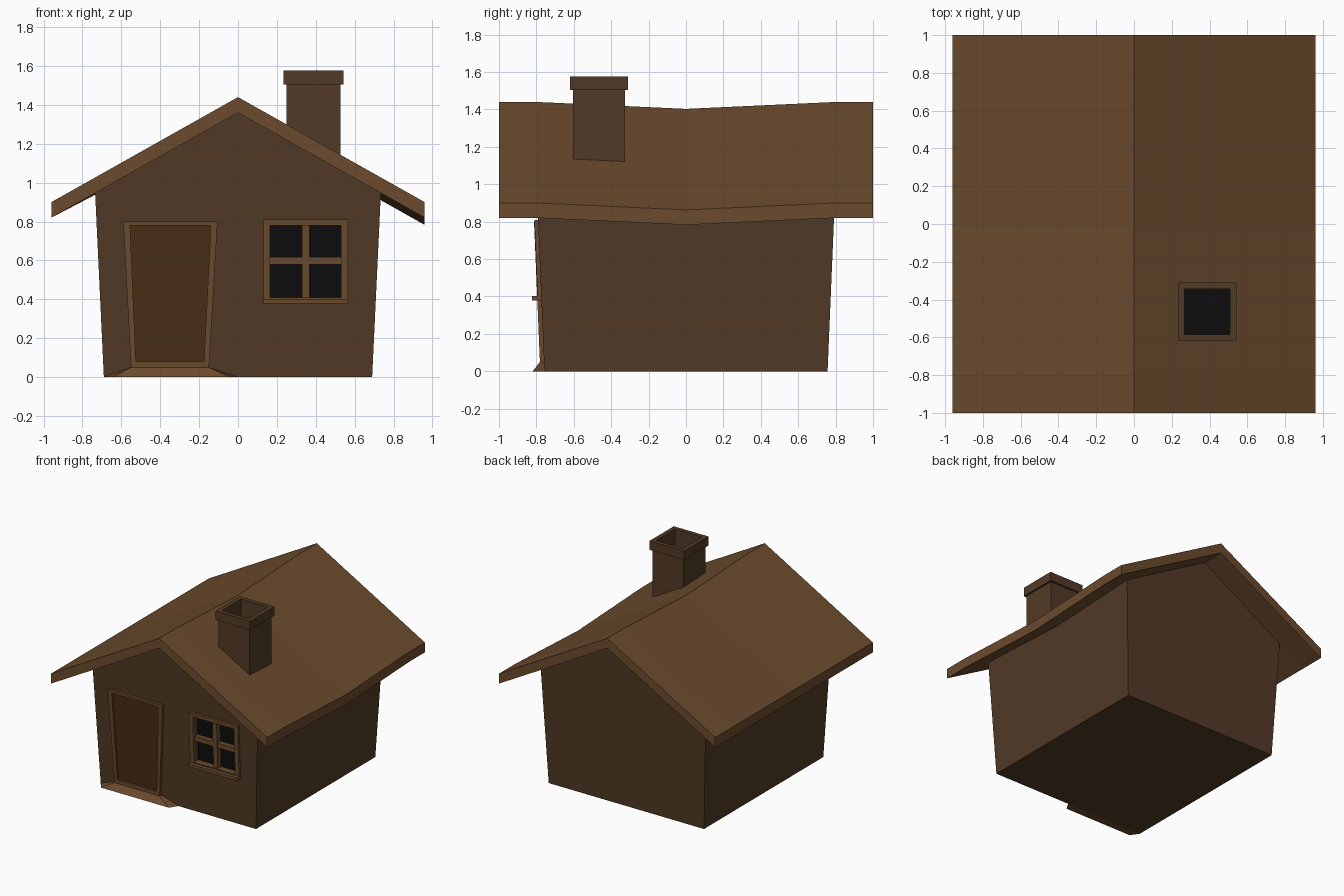
import bpy, bmesh

if "Cube" in bpy.data.objects:
    bpy.data.objects.remove(bpy.data.objects["Cube"])


def material(name, rgb):
    m = bpy.data.materials.new(name)
    m.diffuse_color = (*rgb, 1)
    m.use_nodes = True
    m.node_tree.nodes["Principled BSDF"].inputs["Base Color"].default_value = m.diffuse_color
    return m


WALL = material("wall_brown", (0.084, 0.042, 0.019))
ROOF = material("roof_brown", (0.147, 0.07, 0.026))
TRIM = material("trim_brown", (0.147, 0.07, 0.026))
DOOR = material("door_brown", (0.065, 0.027, 0.008))
BLACK = material("dark_opening", (0.004, 0.004, 0.004))


def loft(name, rings, mat, cyclic=False):
    """Bridge rings of equal length; cap the ends unless the loft is closed."""
    bm = bmesh.new()
    vs = [[bm.verts.new(p) for p in r] for r in rings]
    n = len(vs[0])
    pairs = list(zip(vs, vs[1:])) + ([(vs[-1], vs[0])] if cyclic else [])
    for a, b in pairs:
        for i in range(n):
            j = (i + 1) % n
            bm.faces.new((a[i], a[j], b[j], b[i]))
    if not cyclic:
        bm.faces.new(vs[0])
        bm.faces.new(vs[-1])
    bmesh.ops.recalc_face_normals(bm, faces=bm.faces)
    me = bpy.data.meshes.new(name)
    bm.to_mesh(me)
    bm.free()
    me.materials.append(mat)
    ob = bpy.data.objects.new(name, me)
    bpy.context.collection.objects.link(ob)
    return ob


def wall_y(z):
    return 0.757 + 0.042 * z


def on_front(p, out):
    """Point on the leaning front wall, moved outwards by out."""
    return (p[0], -wall_y(p[1]) - out, p[1])


def panel(name, pts, out, back, mat):
    return loft(name, [[on_front(p, o) for p in pts] for o in (out, back)], mat)


def frame(name, outer, inner, out, back, mat):
    rings = [[on_front(o, back), on_front(o, out), on_front(i, out), on_front(i, back)]
             for o, i in zip(outer, inner)]
    return loft(name, rings, mat, cyclic=True)


def rect(x0, x1, z0, z1):
    return [(x0, z0), (x1, z0), (x1, z1), (x0, z1)]


# House body, flaring upwards
gable = [(-0.69, 0), (0, 0), (0.69, 0), (0.735, 0.95), (0, 1.36), (-0.735, 0.95)]
body = loft("house_body", [[(x, s * wall_y(z), z) for x, z in gable] for s in (-1, 1)], WALL)

# Roof slab, sagging in the middle of the ridge and right eave
loft("roof", [[(-0.96, y, 0.90), (0, y, 1.44 - s), (0.96, y, 0.90 - s),
               (0.96, y, 0.82 - s), (0, y, 1.36 - s), (-0.96, y, 0.82)]
              for y, s in ((-1, 0), (-0.8, 0), (0, 0.037), (0.8, 0), (1, 0))], ROOF)

# Door, frame and sloping step
door_out = [(-0.55, 0.04), (-0.15, 0.04), (-0.105, 0.80), (-0.59, 0.80)]
door_in = [(-0.525, 0.08), (-0.175, 0.08), (-0.14, 0.78), (-0.555, 0.78)]
frame("door_frame", door_out, door_in, 0.022, -0.02, TRIM)
panel("door", door_in, 0.006, -0.02, DOOR)
loft("door_step", [
    [(-0.69, -0.757, 0), (-0.645, -0.82, 0), (-0.04, -0.82, 0), (0, -0.757, 0)],
    [(-0.55, -0.757, 0.05), (-0.55, -0.781, 0.05), (-0.15, -0.781, 0.05), (-0.15, -0.757, 0.05)],
], TRIM)

# Window recess cut into the wall
win_in = rect(0.165, 0.53, 0.41, 0.78)
cutter = panel("window_cutter", win_in, 0.1, -0.05, WALL)
cutter.hide_render = True
cutter.hide_set(True)
cut = body.modifiers.new("window_recess", 'BOOLEAN')
cut.operation = 'DIFFERENCE'
cut.object = cutter

# Window glass, frame, glazing bars and sill
panel("window_glass", win_in, -0.035, -0.06, BLACK)
frame("window_frame", rect(0.13, 0.565, 0.385, 0.81), win_in, 0.02, -0.04, TRIM)
panel("window_bar_upright", rect(0.33, 0.368, 0.40, 0.79), 0.008, -0.04, TRIM)
panel("window_bar_cross", rect(0.155, 0.54, 0.578, 0.617), 0.006, -0.04, TRIM)
panel("window_sill", rect(0.13, 0.567, 0.378, 0.402), 0.05, -0.02, TRIM)


def square_tube(name, half, hole, z0, z1, mat):
    cx, cy = 0.388, -0.465
    rings = [[(cx + sx * h, cy + sy * h, z) for h, z in
              ((half, z0), (half, z1), (hole, z1), (hole, z0))]
             for sx, sy in ((-1, -1), (1, -1), (1, 1), (-1, 1))]
    return loft(name, rings, mat, cyclic=True)


# Chimney with hollow shaft and cap
square_tube("chimney_shaft", 0.139, 0.12, 1.10, 1.51, WALL)
square_tube("chimney_cap", 0.154, 0.12, 1.505, 1.577, WALL)
loft("chimney_opening", [[(x, y, z) for x, y in
     ((0.268, -0.585), (0.508, -0.585), (0.508, -0.345), (0.268, -0.345))]
     for z in (1.29, 1.31)], BLACK)
